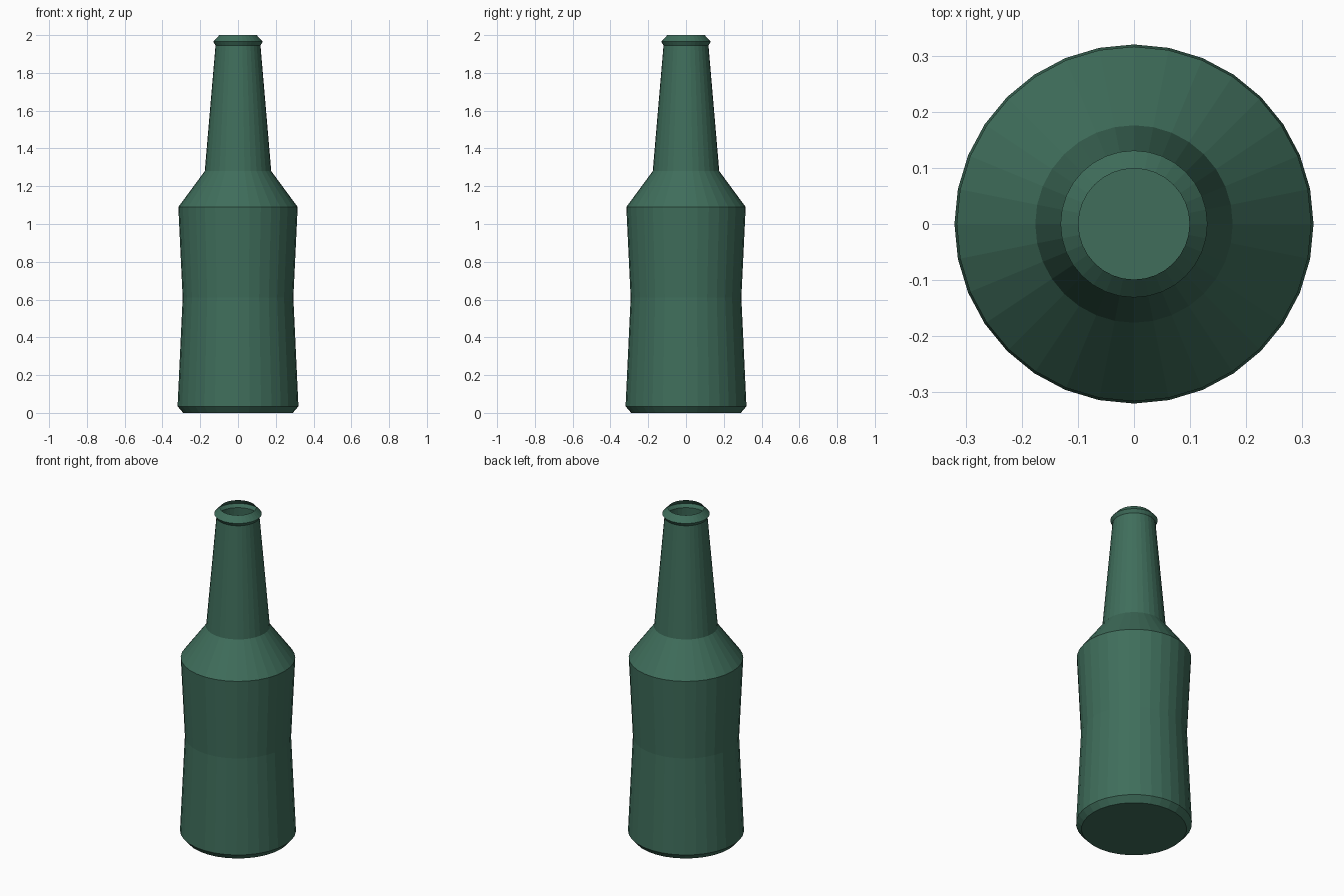
import bpy, bmesh, math

if "Cube" in bpy.data.objects:
    bpy.data.objects.remove(bpy.data.objects["Cube"])

SIDES = 32
# (radius, height) from the base up to the open mouth
PROFILE = [(0.29, 0.0), (0.32, 0.035), (0.293, 0.61), (0.316, 1.09),
           (0.176, 1.28), (0.119, 1.945), (0.131, 1.965), (0.099, 2.0)]

bm = bmesh.new()
rings = [[bm.verts.new((r * math.cos(2 * math.pi * i / SIDES),
                        r * math.sin(2 * math.pi * i / SIDES), z))
          for i in range(SIDES)] for r, z in PROFILE]

# Flat bottom
bm.faces.new(list(reversed(rings[0])))

# Wall, shoulder, neck and lip as one thin open shell
for low, high in zip(rings, rings[1:]):
    for i in range(SIDES):
        j = (i + 1) % SIDES
        bm.faces.new((low[i], low[j], high[j], high[i]))

mesh = bpy.data.meshes.new("bottle")
bm.to_mesh(mesh)
bm.free()
bottle = bpy.data.objects.new("bottle", mesh)
bpy.context.collection.objects.link(bottle)

# Green glass colour
glass = bpy.data.materials.new("green_glass")
glass.diffuse_color = (0.05, 0.155, 0.105, 1.0)
glass.use_nodes = True
glass.node_tree.nodes["Principled BSDF"].inputs["Base Color"].default_value = glass.diffuse_color
mesh.materials.append(glass)
